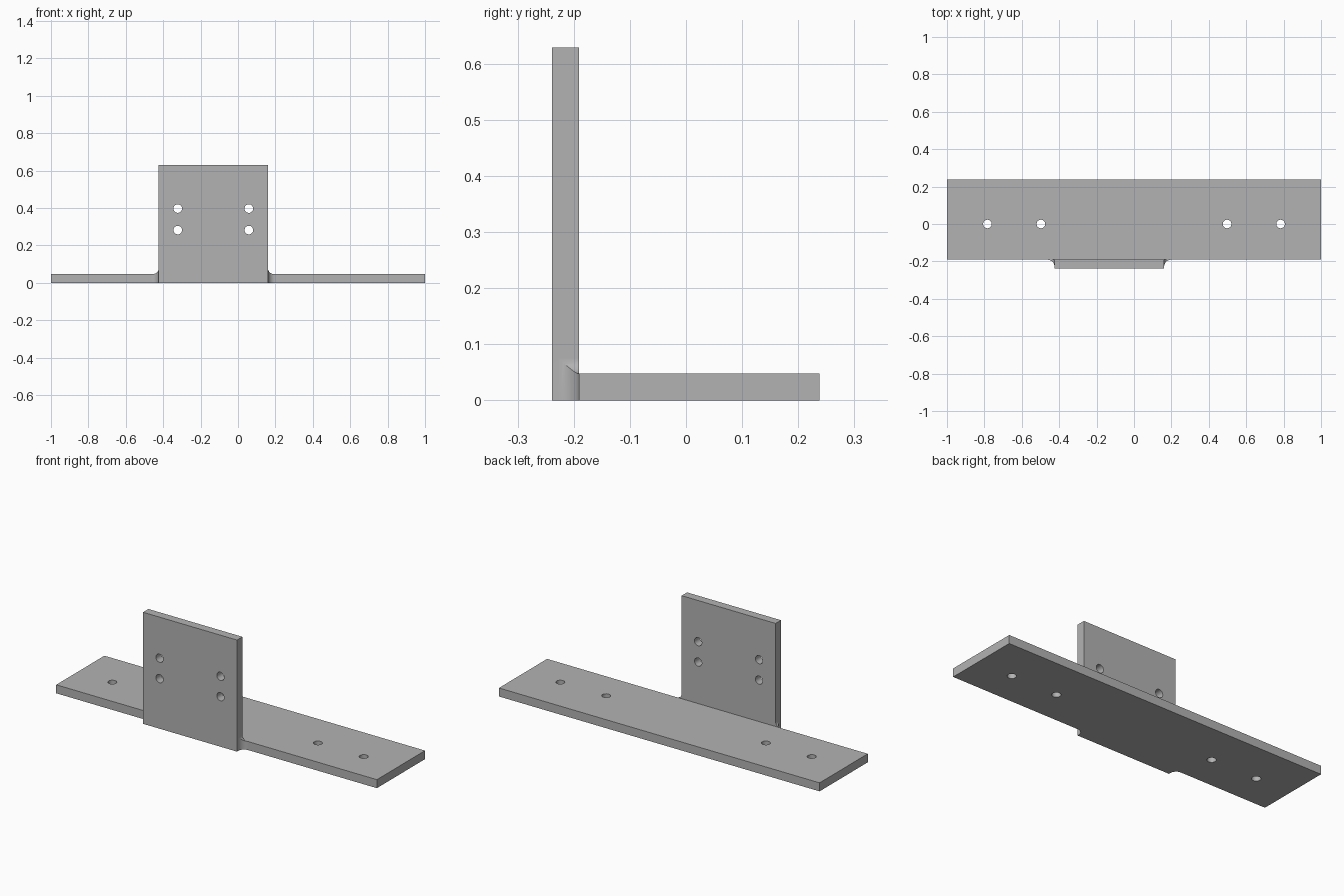
import bpy, bmesh
from math import sin, cos, pi
from mathutils import Vector

cube = bpy.data.objects.get("Cube")
if cube:
    bpy.data.objects.remove(cube, do_unlink=True)

# Main dimensions
T = 0.048                       # plate thickness
FRONT, BACK = -0.239, 0.238
STEP = FRONT + T                # rear face of the upright
MID, HALF = -0.132, 0.293       # upright centre and half width
TOP = 0.629
PLAN_R, RISE_R = 0.037, 0.027   # corner fillet radii
HOLE_R = 0.023


def prism(name, outline, place, depth):
    """Extrude a 2D outline along a vector; place maps (u, v) to 3D."""
    bm = bmesh.new()
    face = bm.faces.new([bm.verts.new(place(u, v)) for u, v in outline])
    ext = bmesh.ops.extrude_face_region(bm, geom=[face])
    moved = [g for g in ext["geom"] if isinstance(g, bmesh.types.BMVert)]
    bmesh.ops.translate(bm, verts=moved, vec=Vector(depth))
    bmesh.ops.recalc_face_normals(bm, faces=bm.faces)
    mesh = bpy.data.meshes.new(name)
    bm.to_mesh(mesh)
    bm.free()
    obj = bpy.data.objects.new(name, mesh)
    bpy.context.collection.objects.link(obj)
    return obj


def fillet(side, v, r, direction, steps=10):
    """Concave quarter arc from the upright's side out to the plate."""
    pts = []
    for i in range(steps + 1):
        a = pi / 2 * i / steps
        pts.append((MID + side * (HALF + r - r * cos(a)),
                    v + direction * (r - r * sin(a))))
    return pts


def circle(cx, cy, n=32):
    return [(cx + HOLE_R * cos(2 * pi * i / n), cy + HOLE_R * sin(2 * pi * i / n))
            for i in range(n)]


def cut(target, cutter):
    cutter.hide_render = True
    mod = target.modifiers.new("cut", 'BOOLEAN')
    mod.operation = 'DIFFERENCE'
    mod.solver = 'EXACT'
    mod.object = cutter
    bpy.ops.object.select_all(action='DESELECT')
    bpy.context.view_layer.objects.active = target
    target.select_set(True)
    bpy.ops.object.modifier_apply(modifier=mod.name)
    bpy.data.objects.remove(cutter, do_unlink=True)


def plan(u, v):
    return (u, v, 0)


def rear(u, v):
    return (u, -0.4, v)


# Plate outline with the front tab, raised to full height
left_arc = fillet(-1, STEP, PLAN_R, -1)
right_arc = fillet(1, STEP, PLAN_R, -1)
outline = [(-1, BACK), (-1, STEP)] + left_arc[::-1]
outline += [(MID - HALF, FRONT), (MID + HALF, FRONT)] + right_arc
outline += [(1, STEP), (1, BACK)]
bracket = prism("mounting_bracket", outline, plan, (0, 0, TOP))

# Clear both sides of the upright, leaving the rising fillets
for side in (-1, 1):
    shape = fillet(side, T, RISE_R, 1)
    shape += [(side * 1.2, T), (side * 1.2, 0.8), (MID + side * HALF, 0.8)]
    cut(bracket, prism("side_cutter", shape, rear, (0, 0.8, 0)))

# Clear the space behind the upright
shape = [(STEP, T), (0.5, T), (0.5, 0.8), (STEP, 0.8)]
cut(bracket, prism("rear_cutter", shape, lambda u, v: (-1.3, u, v), (2.6, 0, 0)))

# Bolt holes in the plate
for x in (-0.784, -0.498, 0.498, 0.784):
    cut(bracket, prism("plate_hole", circle(x, 0),
                       lambda u, v: (u, v, -0.1), (0, 0, 0.3)))

# Bolt holes in the upright
for dx in (-0.19, 0.19):
    for z in (0.282, 0.397):
        cut(bracket, prism("upright_hole", circle(MID + dx, z), rear, (0, 0.3, 0)))

# Single plain grey finish
grey = bpy.data.materials.new("plain_grey")
grey.use_nodes = True
colour = (0.45, 0.45, 0.45, 1)
grey.diffuse_color = colour
grey.node_tree.nodes["Principled BSDF"].inputs["Base Color"].default_value = colour
bracket.data.materials.clear()
bracket.data.materials.append(grey)
for poly in bracket.data.polygons:
    poly.material_index = 0

# Smooth fillets and holes, crisp edges and flat faces
bpy.ops.object.shade_smooth_by_angle(angle=pi / 6)
weighted = bracket.modifiers.new("flat_faces", 'WEIGHTED_NORMAL')
weighted.keep_sharp = True
